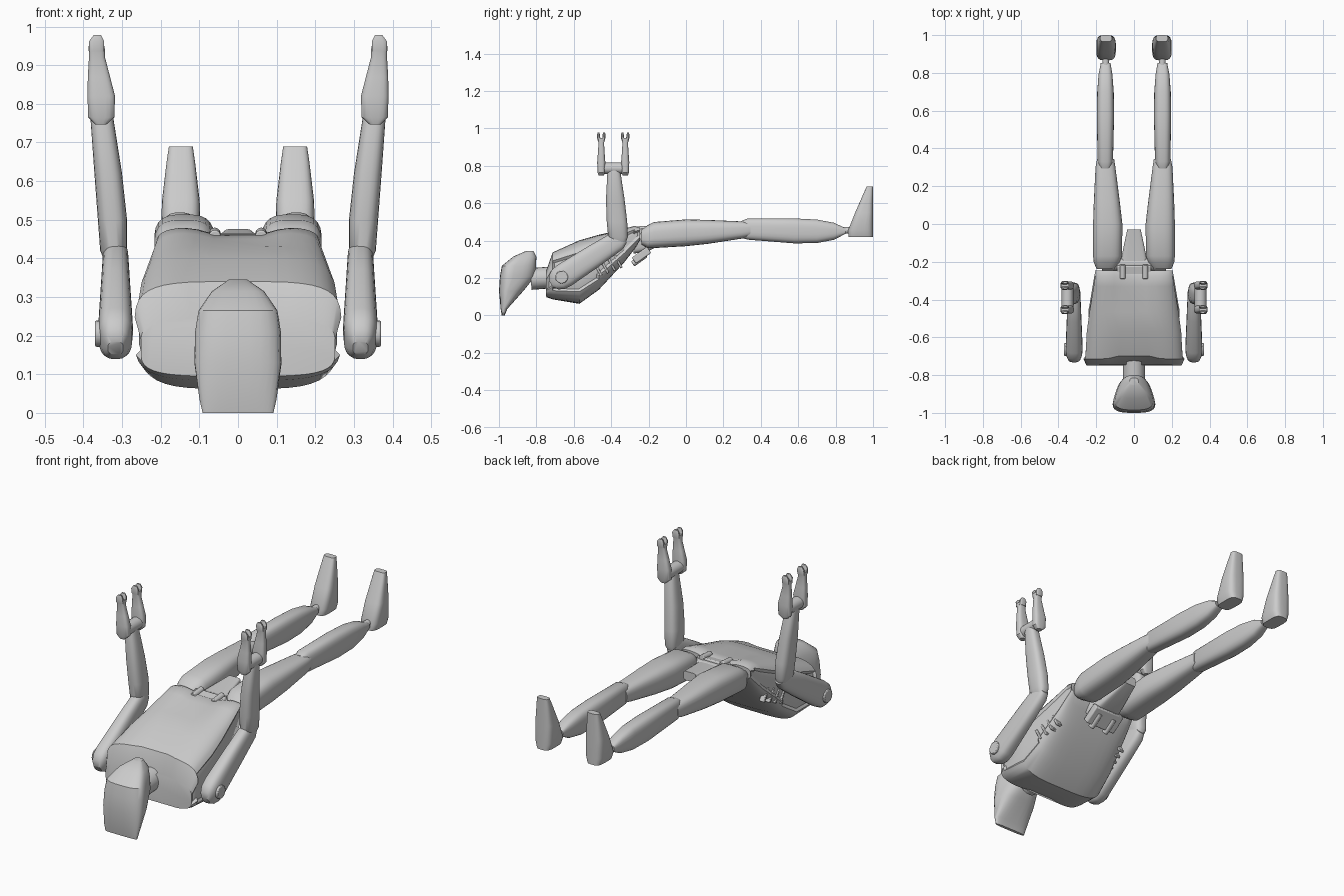
import bpy, bmesh
from math import sin, cos, pi, exp, atan2
from mathutils import Vector, Matrix

cube = bpy.data.objects.get("Cube")
if cube:
    bpy.data.objects.remove(cube)


def finish(name, bm, mirror=False, angle=35, bevel=0):
    """Turn a bmesh into a shaded object, mirrored across x if wanted."""
    bmesh.ops.recalc_face_normals(bm, faces=bm.faces)
    mesh = bpy.data.meshes.new(name)
    bm.to_mesh(mesh)
    bm.free()
    ob = bpy.data.objects.new(name, mesh)
    bpy.context.collection.objects.link(ob)
    if bevel:
        mod = ob.modifiers.new("Bevel", 'BEVEL')
        mod.width, mod.segments = bevel, 2
    if mirror:
        ob.modifiers.new("Mirror", 'MIRROR')
    bpy.ops.object.select_all(action='DESELECT')
    ob.select_set(True)
    bpy.context.view_layer.objects.active = ob
    bpy.ops.object.shade_smooth_by_angle(angle=angle * pi / 180)
    return ob


def loft(sections, axis='y', power=2.5, n=24):
    """Skin rounded sections (position, centre a, centre b, half a, half b)."""
    bm = bmesh.new()
    rings = []
    for t, ca, cb, ha, hb in sections:
        ring = []
        for i in range(n):
            c, s = cos(2 * pi * (i + .5) / n), sin(2 * pi * (i + .5) / n)
            a = ca + ha * abs(c) ** (2 / power) * (1 if c > 0 else -1)
            b = cb + hb * abs(s) ** (2 / power) * (1 if s > 0 else -1)
            ring.append(bm.verts.new((a, t, b) if axis == 'y' else (a, b, t)))
        rings.append(ring)
    for lo, hi in zip(rings, rings[1:]):
        for i in range(n):
            j = (i + 1) % n
            bm.faces.new((lo[i], lo[j], hi[j], hi[i]))
    bm.faces.new(rings[0])
    bm.faces.new(rings[-1])
    return bm


def box(name, centre, size, tilt=0, mirror=False, bevel=.006):
    bm = bmesh.new()
    m = (Matrix.Translation(centre) @ Matrix.Rotation(tilt, 4, 'X')
         @ Matrix.Diagonal((*size, 1)))
    bmesh.ops.create_cube(bm, size=1, matrix=m)
    return finish(name, bm, mirror, bevel=bevel)


def rod(name, start, end, radius, mirror=False, bevel=0):
    start, end = Vector(start), Vector(end)
    d = end - start
    m = Matrix.Translation((start + end) / 2) @ d.to_track_quat('Z', 'Y').to_matrix().to_4x4()
    bm = bmesh.new()
    bmesh.ops.create_cone(bm, cap_ends=True, segments=20, radius1=radius,
                          radius2=radius, depth=d.length, matrix=m)
    return finish(name, bm, mirror, bevel=bevel)


# Head: a tall mask that narrows towards the nape
bm = loft([(0, 0, -.977, .092, .008), (.035, 0, -.973, .1, .018),
           (.13, 0, -.935, .116, .065), (.21, 0, -.9, .119, .095),
           (.265, 0, -.893, .112, .092), (.315, 0, -.862, .085, .062),
           (.345, 0, -.835, .035, .02)], 'z', 3.2, 28)
for v in bm.verts:
    v.co.x *= 1 - .42 * max(0, min(1, (v.co.y + .96) / .16))
finish("head", bm)
rod("neck", (0, -.83, .195), (0, -.7, .205), .058)

# Torso: rounded shell with a waist valley, neck notch and recessed sides
bm = loft([(-.748, 0, .17, .252, .075), (-.715, 0, .212, .268, .128),
           (-.57, 0, .232, .26, .17), (-.465, 0, .285, .245, .147),
           (-.33, 0, .378, .222, .094), (-.275, 0, .42, .213, .065),
           (-.245, 0, .438, .207, .036)], 'y', 4, 40)
for v in bm.verts:
    dip = exp(-(v.co.x / .09) ** 2)
    if v.co.y > -.4 and v.co.z > .42:
        v.co.z -= .035 * dip
    if v.co.y < -.7:
        v.co.y += .035 * dip
bmesh.ops.recalc_face_normals(bm, faces=bm.faces)
sides = [f for f in bm.faces if abs(f.normal.x) > .88]
bmesh.ops.inset_region(bm, faces=sides, thickness=.012, depth=-.012)
finish("torso", bm)

# Slanted side vents
for i in range(4):
    y = -.47 + .036 * i
    box(f"side_vent_{i + 1}", (.226 - .007 * i, y, .245 + .014 * i),
        (.03, .013, .075), .5, True, .003)

# Pelvis, belts and their small pegs
finish("pelvis", loft([(-.28, 0, .39, .085, .06), (-.2, 0, .4, .072, .055),
                       (-.03, 0, .452, .036, .024)], 'y', 6))
box("upper_belt", (0, -.245, .447), (.18, .055, .03), .2)
box("lower_belt", (0, -.238, .322), (.18, .1, .04), .62)
rod("belt_peg", (.06, -.29, .458), (.06, -.215, .465), .015, True, .004)
rod("lower_peg", (.045, -.285, .275), (.045, -.215, .325), .016, True, .004)
rod("hip_axle", (-.17, -.21, .42), (.17, -.21, .42), .038)

# Legs
finish("thigh", loft([(-.238, .148, .418, .05, .04), (-.205, .143, .421, .07, .062),
                      (-.17, .14, .43, .077, .07), (0, .139, .442, .078, .072),
                      (.12, .144, .447, .069, .064), (.3, .151, .457, .053, .046),
                      (.345, .15, .46, .045, .038)], 'y', 3), True)
finish("shin", loft([(.295, .152, .46, .03, .045), (.33, .152, .462, .041, .057),
                     (.58, .151, .452, .046, .067), (.7, .151, .45, .044, .063),
                     (.79, .151, .45, .037, .046), (.852, .15, .452, .026, .016)],
                    'y', 3), True)
rod("ankle", (.15, .83, .455), (.15, .9, .455), .018, True)
finish("foot", loft([(.42, .148, .934, .04, .066), (.455, .148, .933, .052, .067),
                     (.55, .148, .952, .049, .048), (.65, .148, .974, .037, .026),
                     (.69, .148, .983, .031, .017)], 'z', 3.5), True)

# Upper arm: tapered capsule laid from shoulder to elbow
shoulder, elbow = Vector((.317, -.665, .205)), Vector((.317, -.365, .4))
d = elbow - shoulder
length = d.length
bm = loft([(-.068, 0, 0, .02, .02), (-.05, 0, 0, .034, .046), (-.02, 0, 0, .043, .063),
           (.02, 0, 0, .045, .067), (length * .6, 0, 0, .038, .061),
           (length, 0, 0, .033, .053), (length + .035, 0, 0, .025, .035)], 'z', 2.8)
bm.transform(Matrix.Translation(shoulder) @ Matrix.Rotation(-atan2(d.y, d.z), 4, 'X'))
finish("upper_arm", bm, True)
rod("shoulder_disc", (.33, -.665, .205), (.37, -.665, .205), .034, True, .004)

# Forearm
finish("forearm", loft([(.385, .32, -.355, .022, .03), (.42, .322, -.363, .035, .053),
                        (.5, .325, -.369, .038, .055), (.62, .336, -.378, .036, .05),
                        (.76, .352, -.385, .03, .036), (.785, .352, -.386, .026, .03)],
                       'z', 2.8), True)

# Gripper: cross bar and two upright prongs with forked tips
rod("gripper_bar", (.352, -.455, .787), (.352, -.325, .787), .031, True)
for label, y in (("outer", -.453), ("inner", -.325)):
    finish(f"{label}_prong", loft([(.747, .355, y, .015, .014), (.765, .354, y, .034, .02),
                                   (.82, .354, y, .036, .022), (.87, .36, y, .029, .018),
                                   (.92, .365, y, .021, .015), (.95, .366, y, .021, .02)],
                                  'z', 3.2, 20), True)
    for side in (-1, 1):
        finish(f"{label}_prong_tip", loft([(.935, .366, y + side * .012, .02, .008),
                                           (.962, .366, y + side * .015, .02, .009),
                                           (.978, .364, y + side * .015, .01, .005)],
                                          'z', 3, 12), True)
